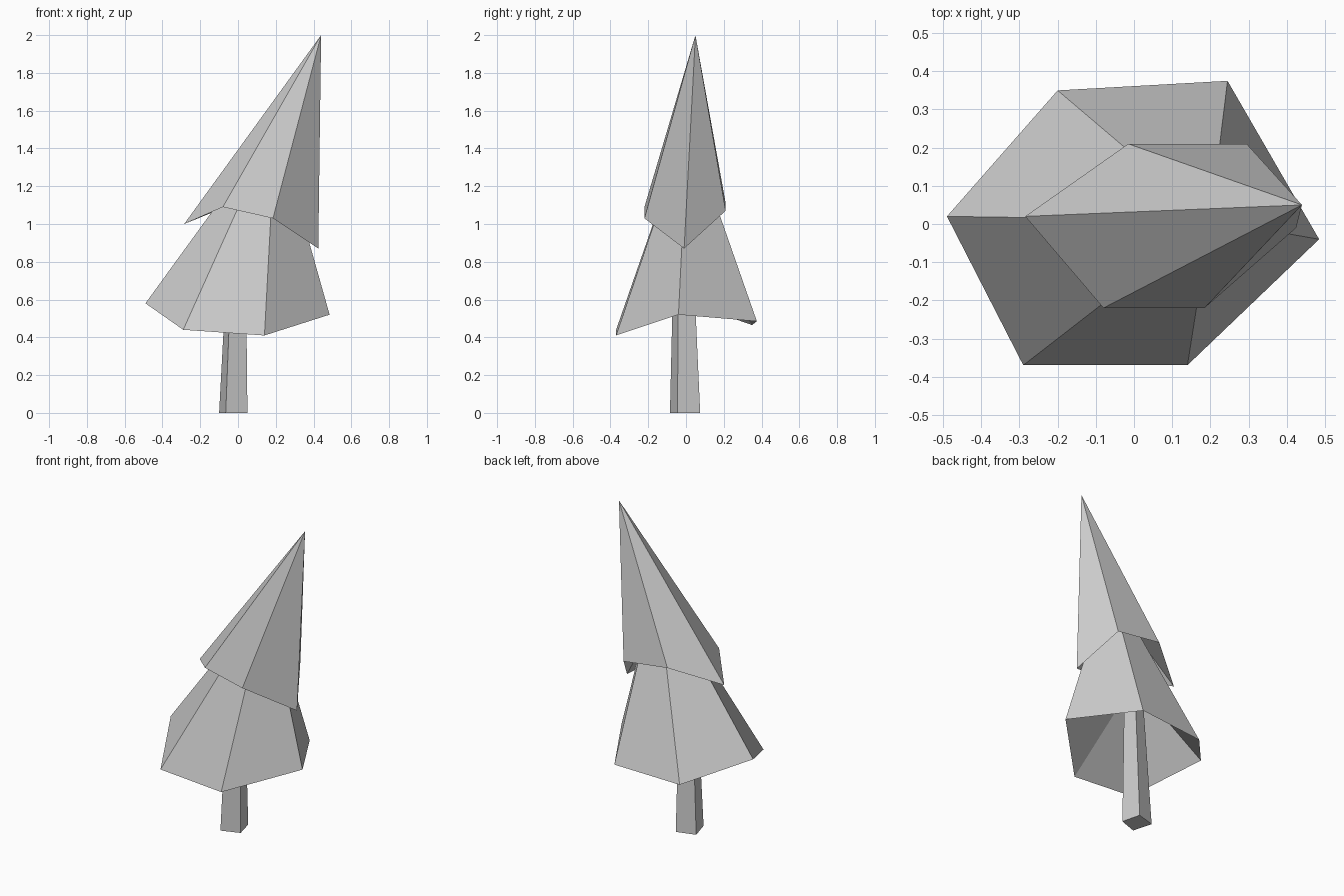
import bpy
from mathutils import Vector

cube = bpy.data.objects.get("Cube")
if cube:
    bpy.data.objects.remove(cube, do_unlink=True)

grey = bpy.data.materials.new("plain_grey")
grey.use_nodes = True
colour = (0.6, 0.6, 0.6, 1)
grey.diffuse_color = colour
grey.node_tree.nodes["Principled BSDF"].inputs["Base Color"].default_value = colour


def add_part(name, verts, faces):
    mesh = bpy.data.meshes.new(name)
    mesh.from_pydata(verts, [], faces)
    mesh.materials.append(grey)
    mesh.update()
    part = bpy.data.objects.new(name, mesh)
    bpy.context.collection.objects.link(part)
    return part


def add_tier(name, rim, tip, hollow):
    """Leaning pyramid with a concave underside; rim runs counterclockwise."""
    n = len(rim)
    faces = []
    for i in range(n):
        j = (i + 1) % n
        faces += [(i, j, n), (j, i, n + 1)]
    return add_part(name, rim + [tip, hollow], faces)


def add_post(name, bottom, top):
    """Closed tapered post between two matching loops."""
    n = len(bottom)
    sides = [(i, (i + 1) % n, (i + 1) % n + n, i + n) for i in range(n)]
    caps = [tuple(reversed(range(n))), tuple(range(n, 2 * n))]
    return add_part(name, bottom + top, sides + caps)


# Trunk: crooked four-sided post, narrowing upward
base = [Vector(p) for p in ((-0.065, -0.085, 0), (0.05, -0.045, 0),
                            (0.02, 0.075, 0), (-0.10, 0.04, 0))]
pivot = Vector((0.025, -0.03, 0))
crown = [pivot + (p - pivot) * 0.6 + Vector((0, 0, 0.93)) for p in base]
add_post("trunk", base, crown)

# Lower foliage: wide, uneven six-sided skirt
add_tier("lower_foliage",
         [(-0.49, 0.02, 0.58), (-0.29, -0.37, 0.44), (0.14, -0.37, 0.41),
          (0.485, -0.04, 0.52), (0.245, 0.375, 0.485), (-0.2, 0.35, 0.465)],
         (0.2, 0.01, 1.53), (0, 0, 0.93))

# Upper foliage: tall tip leaning to the left
add_tier("upper_foliage",
         [(-0.285, 0.02, 1.0), (-0.08, -0.22, 1.09), (0.185, -0.22, 1.03),
          (0.425, -0.01, 0.87), (0.295, 0.21, 1.07), (-0.015, 0.21, 1.11)],
         (0.44, 0.05, 2.0), (0.15, 0.01, 1.38))
